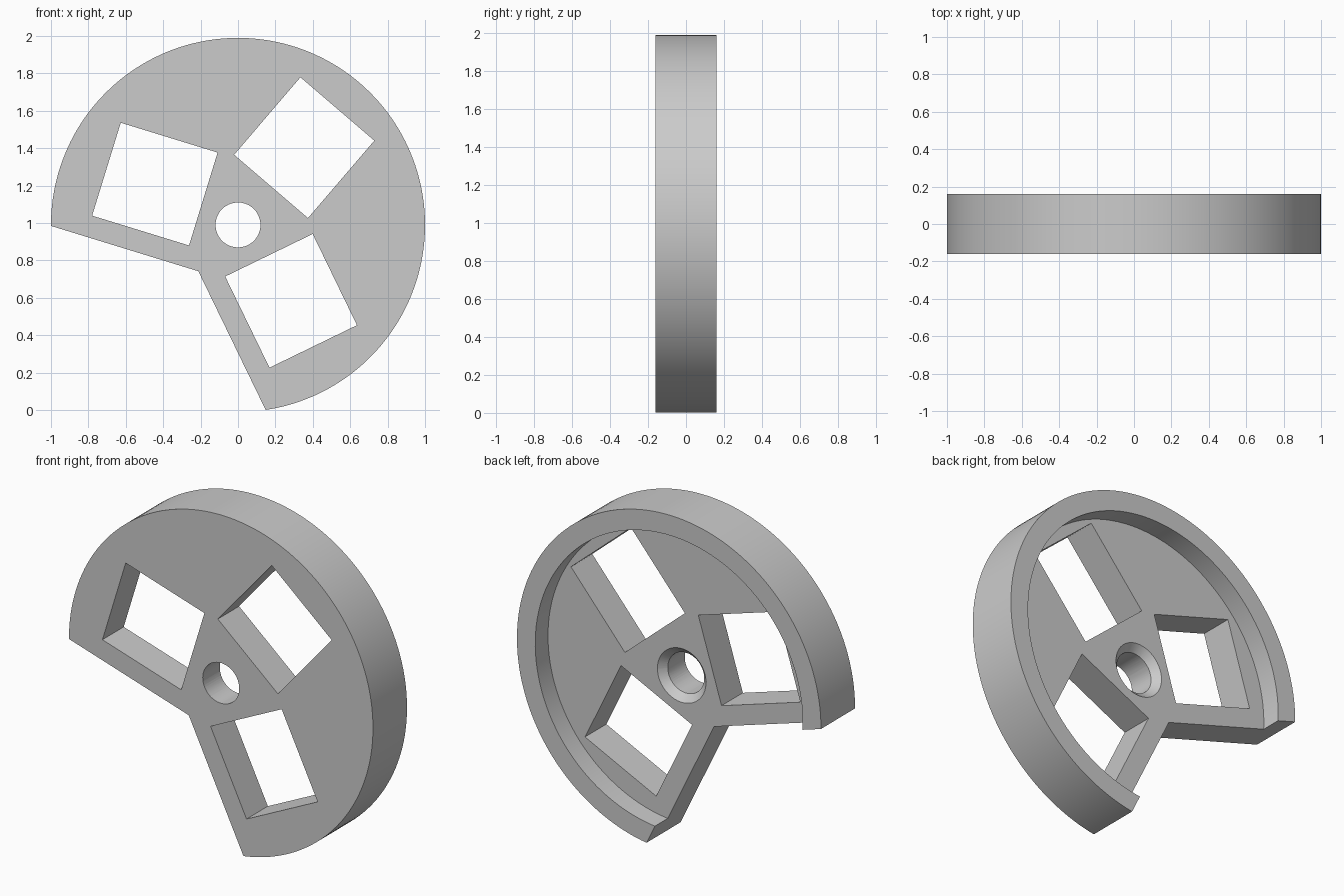
import bpy, bmesh
from math import sin, cos, radians, tau

if "Cube" in bpy.data.objects:
    bpy.data.objects.remove(bpy.data.objects["Cube"], do_unlink=True)

CENTRE_Z = 0.99
AXIS = radians(49.4)      # symmetry line of the wheel
HALF = 0.16               # half thickness
FLOOR = 0.04              # level of the recessed back face

grey = bpy.data.materials.new("grey")
grey.use_nodes = True
grey.diffuse_color = (0.6, 0.6, 0.6, 1)
grey.node_tree.nodes["Principled BSDF"].inputs["Base Color"].default_value = (0.6, 0.6, 0.6, 1)


def polar(r, a):
    return r * cos(a), r * sin(a)


def circle(r, n=128):
    return [polar(r, tau * i / n) for i in range(n)]


def place(p, y, turn):
    """Turn a flat point about the hub and stand it upright."""
    c, s = cos(turn), sin(turn)
    return p[0] * c - p[1] * s, y, p[0] * s + p[1] * c + CENTRE_Z


def loft(name, front, y0, back, y1, turn=AXIS):
    """Solid between two matching outlines."""
    bm = bmesh.new()
    a = [bm.verts.new(place(p, y0, turn)) for p in front]
    b = [bm.verts.new(place(p, y1, turn)) for p in back]
    bm.faces.new(a)
    bm.faces.new(b)
    for i in range(len(a)):
        j = (i + 1) % len(a)
        bm.faces.new((a[i], a[j], b[j], b[i]))
    bmesh.ops.recalc_face_normals(bm, faces=bm.faces)
    mesh = bpy.data.meshes.new(name)
    bm.to_mesh(mesh)
    bm.free()
    mesh.materials.append(grey)
    obj = bpy.data.objects.new(name, mesh)
    bpy.context.collection.objects.link(obj)
    return obj


def rectangle(cx, cy, length, width):
    return [(cx + sx * length / 2, cy + sy * width / 2)
            for sx, sy in ((-1, -1), (1, -1), (1, 1), (-1, 1))]


# Disc with a wedge notch
end, steps = radians(130.9), 128
outline = [polar(1, -end + 2 * end * i / steps) for i in range(steps + 1)]
outline.append((-0.326, 0))
wheel = loft("notched_wheel", outline, -HALF, outline, HALF)

# Back recess inside the rim, hub bore and its chamfer
cutters = [
    loft("recess_cutter", circle(0.88), FLOOR, circle(0.88), 0.3),
    loft("bore_cutter", circle(0.12, 64), -0.3, circle(0.12, 64), 0.3),
    loft("chamfer_cutter", circle(0.11, 64), FLOOR - 0.05, circle(0.17, 64), FLOOR + 0.01),
]

# Three rectangular windows
spread = radians(113.5)
for turn, cx, cy, length in ((0, 0.544, 0, 0.545), (spread, 0.489, -0.078, 0.542),
                             (-spread, 0.489, 0.078, 0.542)):
    shape = rectangle(cx, cy, length, 0.52)
    cutters.append(loft("window_cutter", shape, -0.3, shape, 0.3, AXIS + turn))

bpy.ops.object.select_all(action="DESELECT")
bpy.context.view_layer.objects.active = wheel
wheel.select_set(True)
for cutter in cutters:
    cutter.hide_render = True
    mod = wheel.modifiers.new("cut", "BOOLEAN")
    mod.operation = "DIFFERENCE"
    mod.solver = "EXACT"
    mod.object = cutter
    bpy.ops.object.modifier_apply(modifier=mod.name)
    bpy.data.objects.remove(cutter, do_unlink=True)

bpy.ops.object.shade_smooth_by_angle(angle=radians(30))
